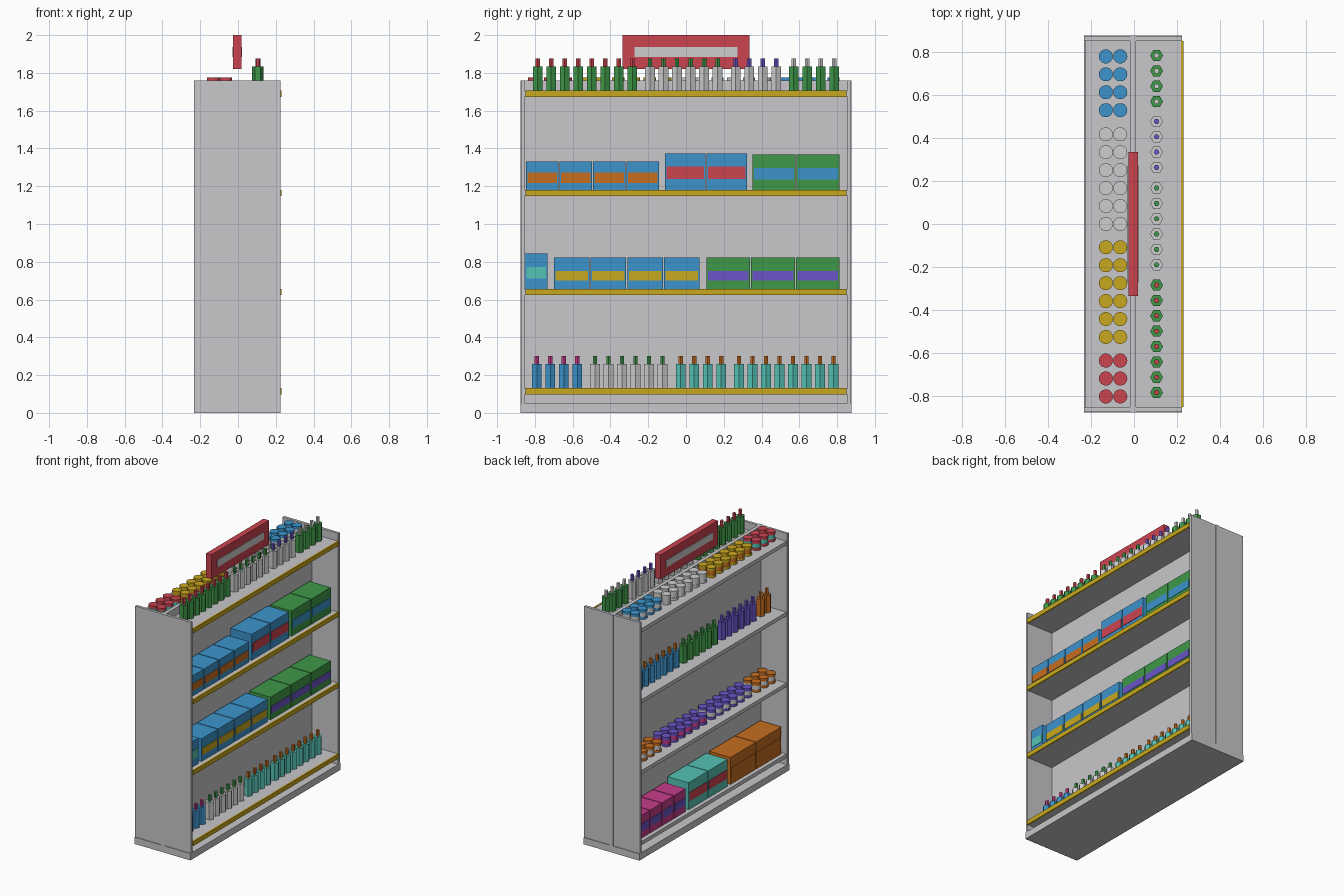
import bpy, bmesh, math
from mathutils import Matrix

if "Cube" in bpy.data.objects:
    bpy.data.objects.remove(bpy.data.objects["Cube"])


def srgb(h):
    vals = [int(h[i:i + 2], 16) / 255 for i in (0, 2, 4)]
    return [v / 12.92 if v < 0.04 else ((v + 0.055) / 1.055) ** 2.4 for v in vals] + [1]


def material(name, code):
    m = bpy.data.materials.new(name)
    m.use_nodes = True
    m.diffuse_color = srgb(code)
    m.node_tree.nodes["Principled BSDF"].inputs["Base Color"].default_value = srgb(code)
    return m


MATS = {n: material(n, c) for n, c in dict(
    grey="C8C7CA", pale="CDCDCD", red="CB4450", gold="C9A81F", blue="3C94CD",
    green="3E9848", teal="55C3B5", orange="C76E20", purple="6B54C8", pink="C53C8A").items()}


def finish(bm, name, colours):
    me = bpy.data.meshes.new(name)
    bm.to_mesh(me)
    bm.free()
    for c in colours:
        me.materials.append(MATS[c])
    ob = bpy.data.objects.new(name, me)
    bpy.context.scene.collection.objects.link(ob)
    return ob


def add_box(bm, lo, hi, index=0):
    mid = [(a + b) / 2 for a, b in zip(lo, hi)]
    size = [abs(b - a) for a, b in zip(lo, hi)]
    geo = bmesh.ops.create_cube(bm, size=1, matrix=Matrix.Translation(mid) @ Matrix.Diagonal(size + [1]))
    for f in {f for v in geo["verts"] for f in v.link_faces}:
        f.material_index = index


def box(name, lo, hi, colour):
    bm = bmesh.new()
    add_box(bm, lo, hi)
    return finish(bm, name, [colour])


def add_turned(bm, x, y, z, sides, sections):
    """Stack of prisms: each section is (radius, height, material index)."""
    for r, h, index in sections:
        geo = bmesh.ops.create_cone(
            bm, cap_ends=True, segments=sides, radius1=r, radius2=r, depth=h,
            matrix=Matrix.Translation((x, y, z + h / 2)) @ Matrix.Rotation(math.pi / 2, 4, "Z"))
        for f in {f for v in geo["verts"] for f in v.link_faces}:
            f.material_index = index
        z += h


CX = -0.004            # centre plane of the unit
SHELF_TOPS = (0.13, 0.655, 1.18, 1.705)


def bottles(name, side, z, start, count, body, cap):
    bm = bmesh.new()
    for i in range(count):
        add_turned(bm, CX + side * 0.109, start + i * 0.0715, z, 6, [(0.03, 0.128, 0), (0.013, 0.044, 1)])
    finish(bm, name, [body, cap])


def cans(name, z, start, count, body, band):
    bm = bmesh.new()
    for i in range(count):
        for x in (-0.131, -0.064):
            add_turned(bm, x, start + i * 0.0835, z, 14,
                       [(0.033, 0.018, 0), (0.031, 0.031, 1), (0.033, 0.021, 0)])
    finish(bm, name, [body, band])


def cartons(name, side, z, start, pitch, count, height, body, label, low=0.25, high=0.61):
    bm = bmesh.new()
    front, rear = CX + side * 0.195, CX + side * 0.022
    for i in range(count):
        a = start + i * pitch
        b = a + pitch - 0.006
        add_box(bm, (rear, a, z), (front, b, z + height))
        add_box(bm, (front, a + 0.008, z + low * height),
                (front + side * 0.003, b - 0.008, z + high * height), 1)
    finish(bm, name, [body, label])


# Frame: plinth, centre panel and end panels
box("plinth", (-0.232, -0.877, 0), (0.224, 0.877, 0.05), "grey")
box("centre_panel", (CX - 0.014, -0.877, 0.05), (CX + 0.014, 0.877, 1.76), "grey")
for label, s in (("front", -1), ("back", 1)):
    for side_name, t in (("right", -1), ("left", 1)):
        box(f"{label}_{side_name}_end_panel", (CX + t * 0.014, s * 0.852, 0.05),
            (CX + t * 0.228, s * 0.872, 1.76), "grey")

# Shelves, with price rails along the left side
for n, top in enumerate(SHELF_TOPS):
    box(f"left_shelf_{n + 1}", (CX + 0.014, -0.852, top - 0.03), (0.218, 0.852, top - 0.002), "grey")
    box(f"right_shelf_{n + 1}", (CX - 0.222, -0.852, top - 0.03), (CX - 0.014, 0.852, top - 0.002), "grey")
    box(f"price_rail_{n + 1}", (0.218, -0.851, top - 0.032), (0.23, 0.851, top + 0.001), "gold")

# Header sign with a plate on each face
box("header_sign", (CX - 0.022, -0.335, 1.82), (CX + 0.022, 0.335, 2.0), "red")
for side_name, t in (("right", -1), ("left", 1)):
    box(f"{side_name}_sign_plate", (CX + t * 0.022, -0.272, 1.885),
        (CX + t * 0.026, 0.272, 1.937), "pale")

low, second, third, top = SHELF_TOPS

# Left side products
bottles("green_red_bottles", 1, top, -0.785, 8, "green", "red")
bottles("pale_green_bottles", 1, top, -0.19, 6, "pale", "green")
bottles("pale_purple_bottles", 1, top, 0.263, 4, "pale", "purple")
bottles("green_pale_bottles", 1, top, 0.57, 4, "green", "pale")
cartons("blue_orange_cartons", 1, third, -0.848, 0.178, 4, 0.15, "blue", "orange")
cartons("blue_red_cartons", 1, third, -0.112, 0.22, 2, 0.192, "blue", "red", 0.3, 0.65)
cartons("green_blue_cartons", 1, third, 0.353, 0.233, 2, 0.187, "green", "blue", 0.3, 0.62)
cartons("blue_teal_carton", 1, second, -0.852, 0.124, 1, 0.188, "blue", "teal", 0.3, 0.63)
cartons("blue_gold_cartons", 1, second, -0.699, 0.194, 4, 0.168, "blue", "gold", 0.27, 0.58)
cartons("green_purple_cartons", 1, second, 0.108, 0.237, 3, 0.168, "green", "purple", 0.27, 0.58)
bottles("blue_pink_bottles", 1, low, -0.79, 4, "blue", "pink")
bottles("pale_green_low_bottles", 1, low, -0.482, 6, "pale", "green")
bottles("teal_orange_bottles", 1, low, -0.028, 4, "teal", "orange")
bottles("teal_orange_more_bottles", 1, low, 0.28, 8, "teal", "orange")

# Right side products
can_rows = ((-0.803, 3), (-0.526, 6), (0, 6), (0.53, 4))
for z, level, colours in (
        (top, "top", (("red", "teal"), ("gold", "orange"), ("pale", "pale"), ("blue", "pale"))),
        (second, "low", (("orange", "pale"), ("purple", "pale"), ("purple", "pink"), ("orange", "pale")))):
    for n, ((start, count), (body, band)) in enumerate(zip(can_rows, colours)):
        cans(f"{level}_{body}_cans_{n + 1}", z, start, count, body, band)
bottles("orange_bottles", -1, third, -0.785, 2, "orange", "orange")
bottles("purple_bottles", -1, third, -0.617, 6, "purple", "purple")
bottles("green_bottles", -1, third, -0.165, 6, "green", "green")
bottles("blue_orange_bottles", -1, third, 0.285, 8, "blue", "orange")
cartons("orange_cartons", -1, low, -0.83, 0.3, 2, 0.2, "orange", "orange")
cartons("teal_red_cartons", -1, low, -0.2, 0.23, 2, 0.2, "teal", "red", 0.3, 0.63)
cartons("pink_purple_cartons", -1, low, 0.29, 0.14, 4, 0.17, "pink", "purple", 0.3, 0.63)
